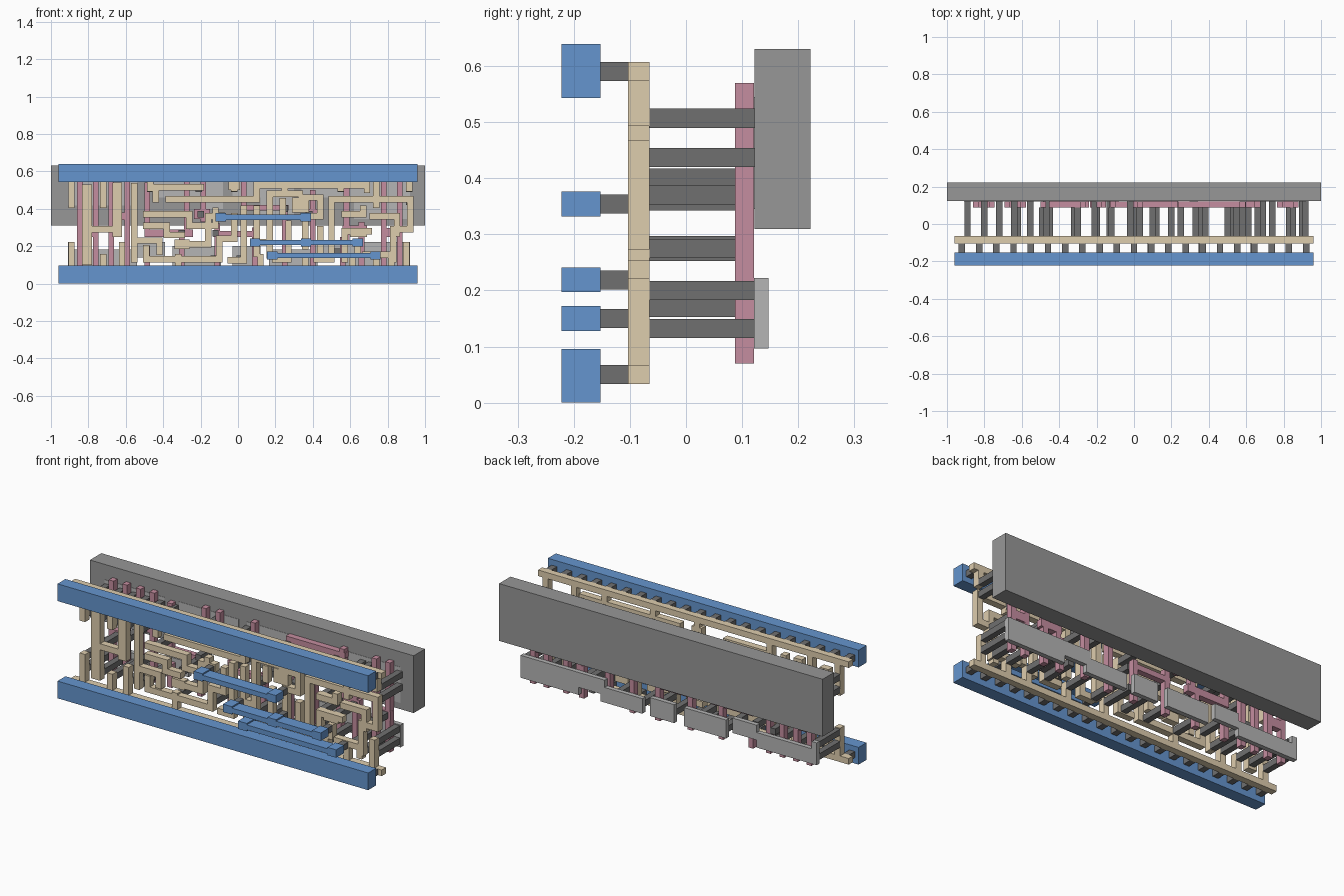
import bpy, bmesh

def material(name, rgb):
    m = bpy.data.materials.new(name)
    m.diffuse_color = (*rgb, 1)
    return m

BLUE = material("blue", (.13, .30, .62))
TAN = material("tan", (.73, .61, .42))
PINK = material("pink", (.56, .27, .35))
DARK = material("dark_grey", (.16, .16, .16))
MID = material("mid_grey", (.31, .31, .31))
LIGHT = material("light_grey", (.46, .46, .46))

def layer(name, rects, y0, y1, mat):
    """Union of rectangles (x0, x1, z0, z1), extruded from y0 back to y1."""
    rects = [tuple(round(v, 4) for v in r) for r in rects]
    xs = sorted({v for r in rects for v in r[:2]})
    zs = sorted({v for r in rects for v in r[2:]})
    bm = bmesh.new()
    verts = {}
    def vert(x, z):
        if (x, z) not in verts:
            verts[x, z] = bm.verts.new((x, y0, z))
        return verts[x, z]
    for xa, xb in zip(xs, xs[1:]):
        for za, zb in zip(zs, zs[1:]):
            cx, cz = (xa + xb) / 2, (za + zb) / 2
            if any(r[0] < cx < r[1] and r[2] < cz < r[3] for r in rects):
                bm.faces.new([vert(xa, za), vert(xb, za), vert(xb, zb), vert(xa, zb)])
    ext = bmesh.ops.extrude_face_region(bm, geom=bm.faces[:])
    for v in ext["geom"]:
        if isinstance(v, bmesh.types.BMVert):
            v.co.y = y1
    bmesh.ops.dissolve_limit(bm, angle_limit=.01, verts=bm.verts[:], edges=bm.edges[:])
    bmesh.ops.recalc_face_normals(bm, faces=bm.faces[:])
    me = bpy.data.meshes.new(name)
    bm.to_mesh(me)
    bm.free()
    me.materials.append(mat)
    ob = bpy.data.objects.new(name, me)
    bpy.context.collection.objects.link(ob)

def square(x, z, s=.034):
    return (x - s / 2, x + s / 2, z - s / 2, z + s / 2)

def wire(points, w=.034):
    h = w / 2
    return [(min(a[0], b[0]) - h, max(a[0], b[0]) + h, min(a[1], b[1]) - h, max(a[1], b[1]) + h)
            for a, b in zip(points, points[1:])]

# well slab at the back
layer("well_slab", [(-1, 1, .31, .63)], .122, .222, MID)

# light active plates: lower strip and upper strip set in the well
layer("lower_active_plates",
      [(-.91, -.54, .097, .181), (-.54, -.39, .139, .222), (-.91, -.88, .097, .222),
       (-.35, -.09, .097, .2), (-.03, .12, .097, .2),
       (.167, .426, .097, .181), (.40, .6, .139, .222), (.56, .92, .097, .222)],
      .121, .147, LIGHT)
layer("upper_active_plates",
      [(-.91, -.54, .417, .545), (-.45, -.08, .461, .545), (-.2, -.08, .40, .545),
       (-.03, .3, .461, .545), (.12, .3, .37, .545), (.34, .62, .461, .545), (.62, .92, .345, .545)],
      .1205, .147, LIGHT)

# pink gate strips
gates = []
for x in (-.845, -.761, -.677, -.593, .78, .864):
    gates.append((x - .015, x + .015, .07, .57))
for x, z0, z1 in ((-.485, .25, .54), (-.485, .07, .2), (-.273, .25, .57), (-.186, .33, .57),
                  (-.30, .07, .27), (-.11, .07, .32), (.03, .40, .57), (.09, .07, .3),
                  (.25, .07, .42), (.40, .09, .50), (.58, .22, .57), (.66, .07, .33), (.56, .07, .25)):
    gates.append((x - .015, x + .015, z0, z1))
gates += [(-.5, -.24, .25, .29), (-.235, -.15, .345, .40), (.235, .6, .52, .55),
          (.03, .27, .39, .42), (.36, .43, .35, .40), (.56, .69, .27, .31),
          (-.86, -.76, .25, .30), (-.69, -.58, .34, .38), (.765, .88, .25, .297), (-.13, .1, .25, .28)]
layer("gate_strips", gates, .087, .1215, PINK)

# tan local wiring: rails, stubs and routed paths
RAILS = (.05, .59)
top_stubs = (-.89, -.72, -.47, -.02, .25, .55, .74, .915)
low_stubs = (-.89, -.72, -.62, -.32, .12, .36, .61, .74, .90)
wiring = [(-.96, .96, z - .017, z + .017) for z in RAILS]
for x in top_stubs:
    wiring += wire([(x, .59), (x, .42 if x in (-.89, -.72, .74) else .51)])
for x in low_stubs:
    wiring += wire([(x, .05), (x, .205 if x in (-.89, -.62, .90) else .14)])
left_paths = [
    [(-.66, .29), (-.79, .29)], [(-.555, .13), (-.555, .52)],
    [(-.555, .23), (-.42, .23), (-.42, .17)],
    [(-.44, .45), (-.44, .515), (-.2, .515)],
    [(-.37, .45), (.1, .45), (.1, .525), (.69, .525), (.69, .50)],
    [(-.49, .37), (-.26, .37), (-.26, .31), (-.12, .31), (-.12, .39)],
    [(-.49, .31), (-.38, .31), (-.38, .26), (-.3, .26)],
    [(-.3, .21), (-.16, .21), (-.16, .36), (-.09, .36)],
    [(-.49, .19), (-.49, .13), (-.1, .13), (-.1, .24), (-.02, .24), (-.02, .36)],
    [(-.04, .125), (.03, .125), (.03, .40)]]
right_paths = [
    [(.1, .16), (.1, .40)], [(.17, .15), (.17, .48), (.33, .48)],
    [(.2, .13), (.27, .13), (.27, .32)], [(.09, .22), (.15, .22)],
    [(.24, .38), (.24, .44)], [(.36, .20), (.36, .36), (.44, .36), (.44, .46), (.34, .46)],
    [(.42, .13), (.5, .13), (.5, .45), (.92, .45)],
    [(.44, .17), (.44, .29)], [(.57, .37), (.67, .37), (.67, .40)],
    [(.57, .13), (.57, .28), (.7, .28)], [(.64, .17), (.64, .22)],
    [(.72, .36), (.85, .36), (.85, .27)], [(.68, .155), (.82, .155), (.82, .11)],
    [(.92, .45), (.92, .29), (.83, .29), (.83, .13)]]
for p in left_paths + right_paths:
    wiring += wire(p)
wiring += [(-.835, -.78, .1, .53), (-.67, -.62, .25, .54), (-.34, -.26, .185, .235),
           (-.05, .01, .5, .55), (.29, .38, .38, .46), (.60, .69, .25, .295), (-.12, -.07, .335, .38)]
layer("local_wiring", wiring, -.103, -.065, TAN)

# dark posts from wiring back to the active plates
posts = [square(x, z) for x in (-.89, -.72, -.8, -.64, -.555, .74, .915) for z in (.507, .437)]
posts += [square(x, .507) for x in (-.47, -.21, -.02, .25, .55, .69)]
posts += [square(x, .132) for x in (-.89, -.8, -.72, -.62, -.555, -.32, -.13, .01, .12, .2, .36, .5, .61, .74, .83, .9)]
posts += [square(x, .20) for x in (-.89, -.62, .9)]
layer("active_posts", posts, -.066, .122, DARK)
layer("gate_posts", [square(x, z) for x, z in ((-.8, .275), (-.64, .36), (-.45, .37), (-.3, .27),
      (-.2, .37), (-.12, .27), (.03, .39), (.1, .27), (.25, .40), (.33, .437), (.38, .37), (.57, .28),
      (.66, .28), (.85, .275), (-.49, .19), (.53, .17), (.58, .37))], -.066, .089, DARK)

# blue front rails and three straps with square pads
for name, z0 in (("lower_front_rail", 0), ("upper_front_rail", .543)):
    layer(name, [(-.96, .96, z0, z0 + .096)], -.222, -.152, BLUE)
straps = (("upper_strap", .354, (-.092, .362)), ("middle_strap", .219, (.09, .364, .64)),
          ("lower_strap", .15, (.183, .735)))
plugs = [square(i * .092, z) for i in range(-10, 11) for z in RAILS]
for name, z, pads in straps:
    rects = [(x - .027, x + .027, z - .022, z + .022) for x in pads]
    rects.append((pads[0], pads[-1], z - .014, z + .014))
    layer(name, rects, -.222, -.152, BLUE)
    plugs += [square(x, z) for x in pads]

# dark plugs between blue and tan layers
layer("front_plugs", plugs, -.153, -.102, DARK)
